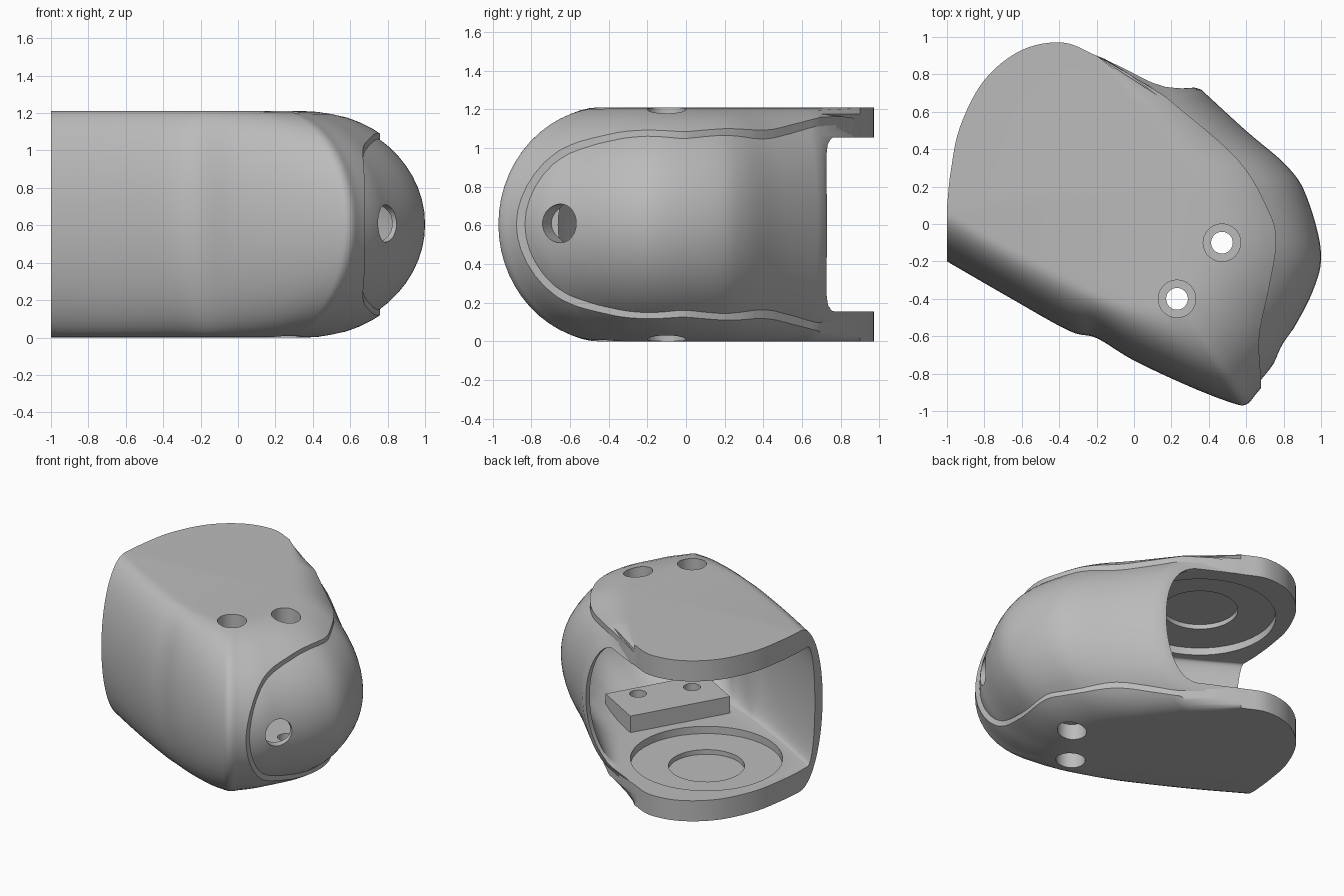
import bpy, bmesh
from math import sin, cos, pi, radians
from mathutils import Vector

cube = bpy.data.objects.get("Cube")
if cube:
    bpy.data.objects.remove(cube, do_unlink=True)

grey = bpy.data.materials.new("housing grey")
grey.use_nodes = True
colour = (0.5, 0.5, 0.5, 1)
grey.diffuse_color = colour
grey.node_tree.nodes["Principled BSDF"].inputs["Base Color"].default_value = colour

MID = 0.605                      # height of the symmetry plane
PIVOT = Vector((-0.36, 0.27))    # centre of the rounded plate end
NOSE = radians(-30)              # direction of the long axis
SCREWS = [(0.47, -0.1), (0.23, -0.4)]

# Outline points: x, y at mid height, then x, y at the flat top and bottom
WALL = [(-1, -.2, -1, .07), (-.68, -.385, -.66, -.13), (-.35, -.57, -.33, -.3),
        (-.2, -.61, -.18, -.38), (0, -.73, -.02, -.43), (.3, -.87, .12, -.45),
        (.52, -.955, .2, -.42), (.6, -.965, .23, -.4), (.66, -.9, .25, -.37),
        (.76, -.78, .28, -.33), (.83, -.66, .31, -.28), (.98, -.38, .35, -.18),
        (1.03, -.15, .36, -.03), (.95, .16, .32, .12), (.84, .33, .28, .22),
        (.62, .52, .2, .36), (.38, .74, 0, .66)]
BACK = [(-.2, .9), (-.38, .97), (-.6, .93), (-.8, .77), (-.93, .52), (-.98, .28), (-1, .09)]
SEAM = [(.68, -1.5), (.68, -.85), (.67, -.6), (.72, -.35), (.76, -.1), (.72, .07),
        (.55, .35), (.17, .68), (-.2, .91)]


def spline(points, steps=6):
    """Smooth curve through the points, in any dimension."""
    p = [Vector(q) for q in points]
    p = [2 * p[0] - p[1]] + p + [2 * p[-1] - p[-2]]
    out = []
    for a, b, c, d in zip(p, p[1:], p[2:], p[3:]):
        for i in range(steps):
            t = i / steps
            out.append(b + (c - a) * (t / 2) + (2 * a - 5 * b + 4 * c - d) * (t * t / 2)
                       + (3 * b - a - 3 * c + d) * (t ** 3 / 2))
    return out + [p[-2]]


def inset(ring, mid_by, top_by):
    """Move an outline inwards along its mid-height normals."""
    out = []
    for i, p in enumerate(ring):
        a, b = ring[max(i - 1, 0)], ring[min(i + 1, len(ring) - 1)]
        t = Vector((b[0] - a[0], b[1] - a[1])).normalized()
        n = Vector((-t.y, t.x))
        out.append(Vector((p[0] + n.x * mid_by, p[1] + n.y * mid_by,
                           p[2] + n.x * top_by, p[3] + n.y * top_by)))
    return out


def make(name, bm):
    bmesh.ops.recalc_face_normals(bm, faces=bm.faces)
    mesh = bpy.data.meshes.new(name)
    bm.to_mesh(mesh)
    bm.free()
    mesh.materials.append(grey)
    ob = bpy.data.objects.new(name, mesh)
    bpy.context.collection.objects.link(ob)
    return ob


def loft(name, ring, half, levels=28):
    """Body whose sides follow an elliptical arc between two flat caps."""
    bm = bmesh.new()
    rows = []
    for k in range(levels + 1):
        a = pi * (k / levels - 0.5)
        g = 1 - cos(a)
        rows.append([bm.verts.new((p[0] + (p[2] - p[0]) * g, p[1] + (p[3] - p[1]) * g,
                                   MID + half * sin(a))) for p in ring])
    n = len(ring)
    for low, high in zip(rows, rows[1:]):
        for i in range(n):
            j = (i + 1) % n
            bm.faces.new((low[i], low[j], high[j], high[i]))
    bm.faces.new(rows[0][::-1])
    bm.faces.new(rows[-1])
    return make(name, bm)


def prism(name, points, z0, z1):
    bm = bmesh.new()
    face = bm.faces.new([bm.verts.new((p[0], p[1], z0)) for p in points])
    top = bmesh.ops.extrude_face_region(bm, geom=[face])["geom"]
    bmesh.ops.translate(bm, vec=(0, 0, z1 - z0),
                        verts=[v for v in top if isinstance(v, bmesh.types.BMVert)])
    return make(name, bm)


def disc(name, centre, r, z0, z1, sides=48):
    return prism(name, [(centre[0] + r * cos(2 * pi * i / sides),
                         centre[1] + r * sin(2 * pi * i / sides)) for i in range(sides)], z0, z1)


def combine(ob, other, operation, keep=False):
    mod = ob.modifiers.new("cut", "BOOLEAN")
    mod.operation, mod.object, mod.solver = operation, other, "EXACT"
    bpy.context.view_layer.update()
    mesh = bpy.data.meshes.new_from_object(ob.evaluated_get(bpy.context.evaluated_depsgraph_get()))
    ob.modifiers.clear()
    ob.data = mesh
    if not keep:
        bpy.data.objects.remove(other, do_unlink=True)


# Outer body, slightly smaller cover body and the inner hollow
wall = spline(WALL)
back = [Vector((*p, *p)) for p in spline(BACK)]
housing = loft("main_housing", wall + back, MID)
cover = loft("side_cover", inset(wall, 0.03, 0.03) + back, MID - 0.015)
far = [Vector((x, y, x, y)) for x, y in ((.3, 1.4), (-1.6, 1.4), (-1.6, .25))]
hollow = loft("hollow", inset(spline(WALL[:6] + WALL[10:]), 0.08, -0.08) + far, 0.45)

# Split housing and cover along the curved seam
seam_line = [SEAM[0]] + [tuple(p) for p in spline(SEAM[1:-1])] + [SEAM[-1]]
seam = prism("seam", seam_line + [(-.4, 1.6), (-1.6, 1.6), (-1.6, -1.5)], -1, 3)
combine(housing, seam, "INTERSECT", True)
combine(cover, seam, "DIFFERENCE")
combine(housing, hollow, "DIFFERENCE", True)
combine(cover, hollow, "DIFFERENCE")

# Round pivot recesses inside both plates
for r, depth in ((0.52, 0.1), (0.26, 0.065)):
    combine(housing, disc("recess", PIVOT, r, depth, 2 * MID - depth), "DIFFERENCE")

# Inner screw shelf and the posts above it
axis = Vector((cos(NOSE), sin(NOSE)))
side = Vector((-axis.y, axis.x))
shelf = prism("screw_shelf", [axis * u + side * v for u, v in
                              ((.15, -.4), (.55, -.4), (.55, .35), (.15, .35))], 0.12, 0.28)
posts = [disc("screw_post", s, 0.13, 0.85, 1.12) for s in SCREWS]

# Countersunk screw holes through both plates
for s in SCREWS:
    for ob in [housing, shelf] + posts:
        combine(ob, disc("drill", s, 0.058, -1, 3), "DIFFERENCE")
    for z0, z1 in ((-1, 0.12), (2 * MID - 0.12, 3)):
        for ob in [housing] + posts:
            combine(ob, disc("countersink", s, 0.1, z0, z1), "DIFFERENCE")

# Cable hole through the cover
bm = bmesh.new()
bmesh.ops.create_cone(bm, cap_ends=True, segments=48, radius1=0.1, radius2=0.1, depth=0.5)
drill = make("cable_drill", bm)
drill.rotation_euler = (0, pi / 2, NOSE)
drill.location = (0.79, -0.65, MID + 0.005)
combine(cover, drill, "DIFFERENCE")

# Smooth shading with sharp edges
bpy.ops.object.select_all(action="DESELECT")
for ob in [housing, cover, shelf] + posts:
    ob.select_set(True)
bpy.context.view_layer.objects.active = housing
bpy.ops.object.shade_smooth_by_angle(angle=radians(30))
